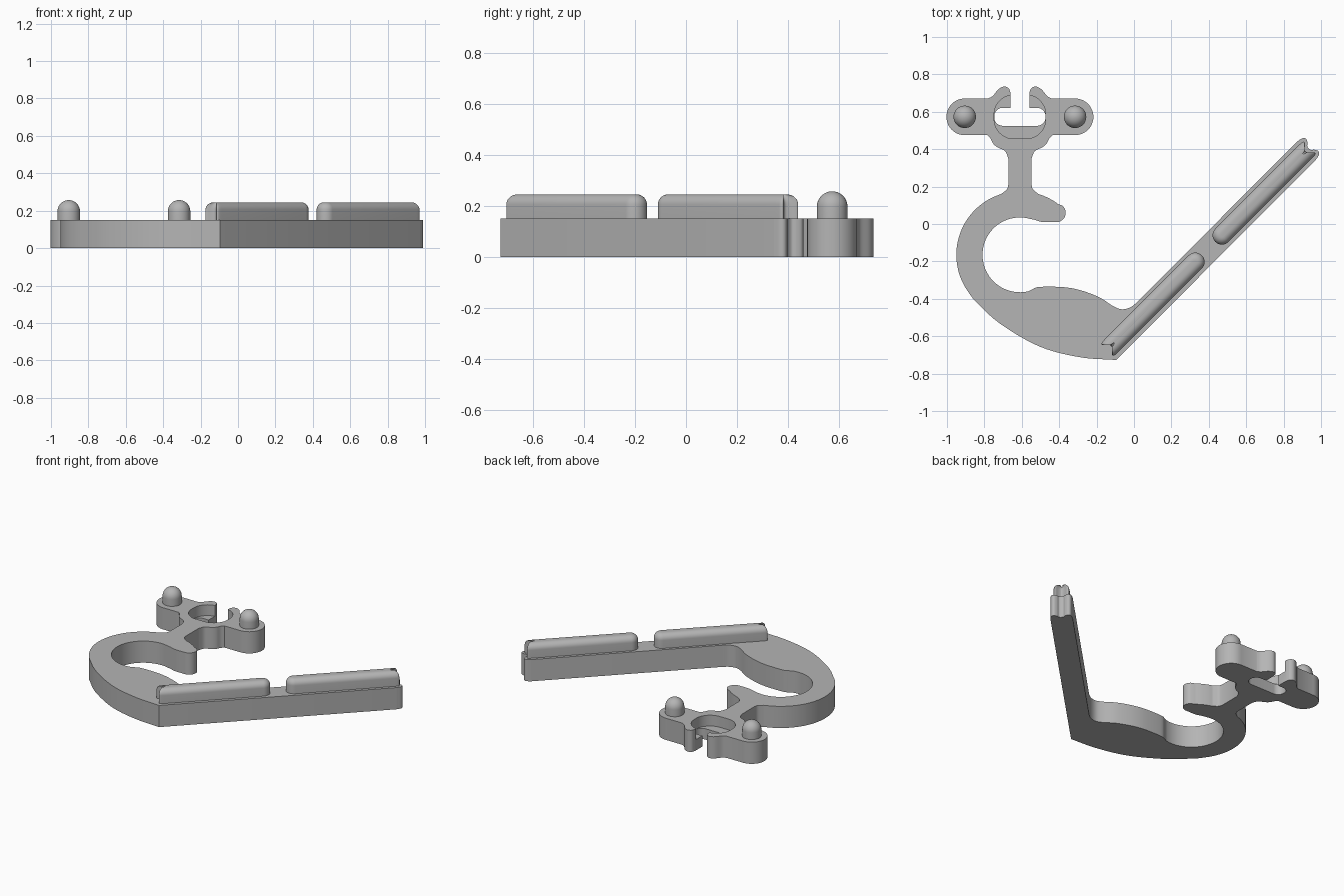
import bpy, bmesh
from math import sin, cos, pi, radians, sqrt
from mathutils import Vector, Matrix

if "Cube" in bpy.data.objects:
    bpy.data.objects.remove(bpy.data.objects["Cube"])

GREY = (0.46, 0.46, 0.46, 1)
grey = bpy.data.materials.new("plain grey")
grey.use_nodes = True
grey.diffuse_color = GREY
grey.node_tree.nodes["Principled BSDF"].inputs["Base Color"].default_value = GREY

THICK = 0.15      # plate thickness
AXIS = -0.61      # mirror line of the clip head
HOOK = (AXIS, -0.165)


def arc(centre, r, start, end, steps=24):
    """Points on a circular arc, angles in degrees."""
    angles = [radians(start + (end - start) * i / steps) for i in range(steps + 1)]
    return [(centre[0] + r * cos(a), centre[1] + r * sin(a)) for a in angles]


def smooth(points, steps=6):
    """Catmull-Rom curve through the points."""
    p = [Vector(q) for q in points]
    p = [2 * p[0] - p[1]] + p + [2 * p[-1] - p[-2]]
    out = []
    for a, b, c, d in zip(p, p[1:], p[2:], p[3:]):
        for i in range(steps):
            t = i / steps
            v = 2 * b + (c - a) * t + (2 * a - 5 * b + 4 * c - d) * t * t
            out.append(tuple((v + (3 * b - a - 3 * c + d) * t ** 3) / 2))
    return out + [tuple(points[-1])]


def bar_point(u, v):
    """Position along and across the diagonal bar."""
    v -= 0.375
    return ((u - v) / sqrt(2), (u + v) / sqrt(2))


def rounded_box(x, y, half_w, half_h, r):
    out = []
    for i, (sx, sy) in enumerate([(1, 1), (-1, 1), (-1, -1), (1, -1)]):
        corner = (x + sx * (half_w - r), y + sy * (half_h - r))
        out += arc(corner, r, 90 * i, 90 * i + 90, 10)
    return out


def loft(name, rings):
    """Skin a stack of (outline, height) rings and cap both ends."""
    bm = bmesh.new()
    loops = [[bm.verts.new((x, y, z)) for x, y in pts] for pts, z in rings]
    for low, high in zip(loops, loops[1:]):
        for i in range(len(low)):
            bm.faces.new((low[i - 1], low[i], high[i], high[i - 1]))
    bm.faces.new(loops[0][::-1])
    bm.faces.new(loops[-1])
    bmesh.ops.remove_doubles(bm, verts=bm.verts, dist=1e-4)
    bmesh.ops.recalc_face_normals(bm, faces=bm.faces)
    mesh = bpy.data.meshes.new(name)
    bm.to_mesh(mesh)
    bm.free()
    mesh.materials.append(grey)
    obj = bpy.data.objects.new(name, mesh)
    bpy.context.collection.objects.link(obj)
    return obj


def select_only(obj):
    bpy.ops.object.select_all(action="DESELECT")
    obj.select_set(True)
    bpy.context.view_layer.objects.active = obj


def shade(obj):
    select_only(obj)
    bpy.ops.object.shade_smooth_by_angle(angle=radians(35))


def cut(obj, cutter):
    mod = obj.modifiers.new("cut", "BOOLEAN")
    mod.operation, mod.solver, mod.object = "DIFFERENCE", "EXACT", cutter
    select_only(obj)
    bpy.ops.object.modifier_apply(modifier=mod.name)
    bpy.data.objects.remove(cutter)


# Half of the clip head: slot, jaw, peg lobe, neck and stem
half = [(0.05, 0.59)]
half += smooth([(0.05, 0.7), (0.06, 0.725), (0.085, 0.735), (0.115, 0.72),
                (0.145, 0.685), (0.17, 0.671)])
half += arc((0.295, 0.573), 0.098, 90, -90)
half += smooth([(0.175, 0.475), (0.157, 0.457), (0.143, 0.43), (0.12, 0.41),
                (0.08, 0.39), (0.062, 0.35)])
half += smooth([(0.062, 0.21), (0.07, 0.185), (0.1, 0.16)])
left_half = [(AXIS - x, y) for x, y in half]
right_half = [(AXIS + x, y) for x, y in reversed(half)]

# Hook, belly, diagonal bar and finger
body = arc(HOOK, 0.34, 108, 215, 40)
body += smooth([(-0.86, -0.4), (-0.72, -0.53), (-0.505, -0.655),
                (-0.29, -0.712), (-0.095, -0.727)])
end = smooth([(0.93, -0.07), (0.962, -0.062), (0.972, -0.045), (0.962, -0.025),
              (0.948, -0.012), (0.948, 0.012), (0.962, 0.025), (0.972, 0.045),
              (0.962, 0.062), (0.93, 0.07)])
body += [bar_point(u, v) for u, v in end]
body += smooth([(0.015, -0.42), (-0.02, -0.446), (-0.065, -0.456), (-0.11, -0.44),
                (-0.2, -0.385), (-0.34, -0.342), (-0.5, -0.336), (-0.55, -0.352)])
body += arc(HOOK, 0.2, 284, 75, 48)
body += smooth([(-0.53, 0.022), (-0.49, 0.011), (-0.42, 0.01)])
body += arc((-0.415, 0.06), 0.05, -85, 50, 14)
body += arc(HOOK, 0.34, 53, 72, 8)

outline = left_half + body + right_half
plate = loft("hook_plate", [(outline, 0), (outline, THICK)])

# Through hole and stepped pocket between the jaws
hole = rounded_box(AXIS, 0.573, 0.137, 0.048, 0.045)
cut(plate, loft("hole_cutter", [(hole, -0.1), (hole, 0.3)]))
pocket = rounded_box(AXIS, 0.573, 0.138, 0.117, 0.105)
cut(plate, loft("pocket_cutter", [(pocket, THICK / 2), (pocket, 0.3)]))
shade(plate)


# Round-topped rails with one rounded and one forked end
def rail(name, round_u, fork_u):
    way = 1 if fork_u > round_u else -1

    def ring(inset):
        w = 0.05 - inset
        pts = arc((0, 0), w, 90, 270, 20)
        length = abs(fork_u - round_u) - inset * 0.7
        fork = [(length - 0.03, -w), (length - 0.005, -w * 0.95), (length, -w * 0.75),
                (length - 0.02, -w * 0.35), (length - 0.03, 0)]
        fork += [(u, -v) for u, v in reversed(fork[:-1])]
        pts += smooth(fork, 4)
        return [bar_point(round_u + way * u, v) for u, v in pts]

    r = 0.04
    rings = [(ring(0), THICK - 0.01)]
    for i in range(9):
        a = pi / 2 * i / 8
        rings.append((ring(r * (1 - cos(a))), 0.205 + r * sin(a)))
    shade(loft(name, rings))


rail("front_rail", 0.088, -0.577)
rail("back_rail", 0.29, 0.953)

# Domed pegs on the lobes
for name, side in (("right_peg", -1), ("left_peg", 1)):
    centre = (AXIS + side * 0.295, 0.573)
    rings = [(arc(centre, 0.06, 0, 348.75, 31), THICK - 0.01)]
    for i in range(10):
        a = pi / 2 * i / 9.3
        rings.append((arc(centre, 0.06 * cos(a), 0, 348.75, 31), 0.197 + 0.06 * sin(a)))
    shade(loft(name, rings))
